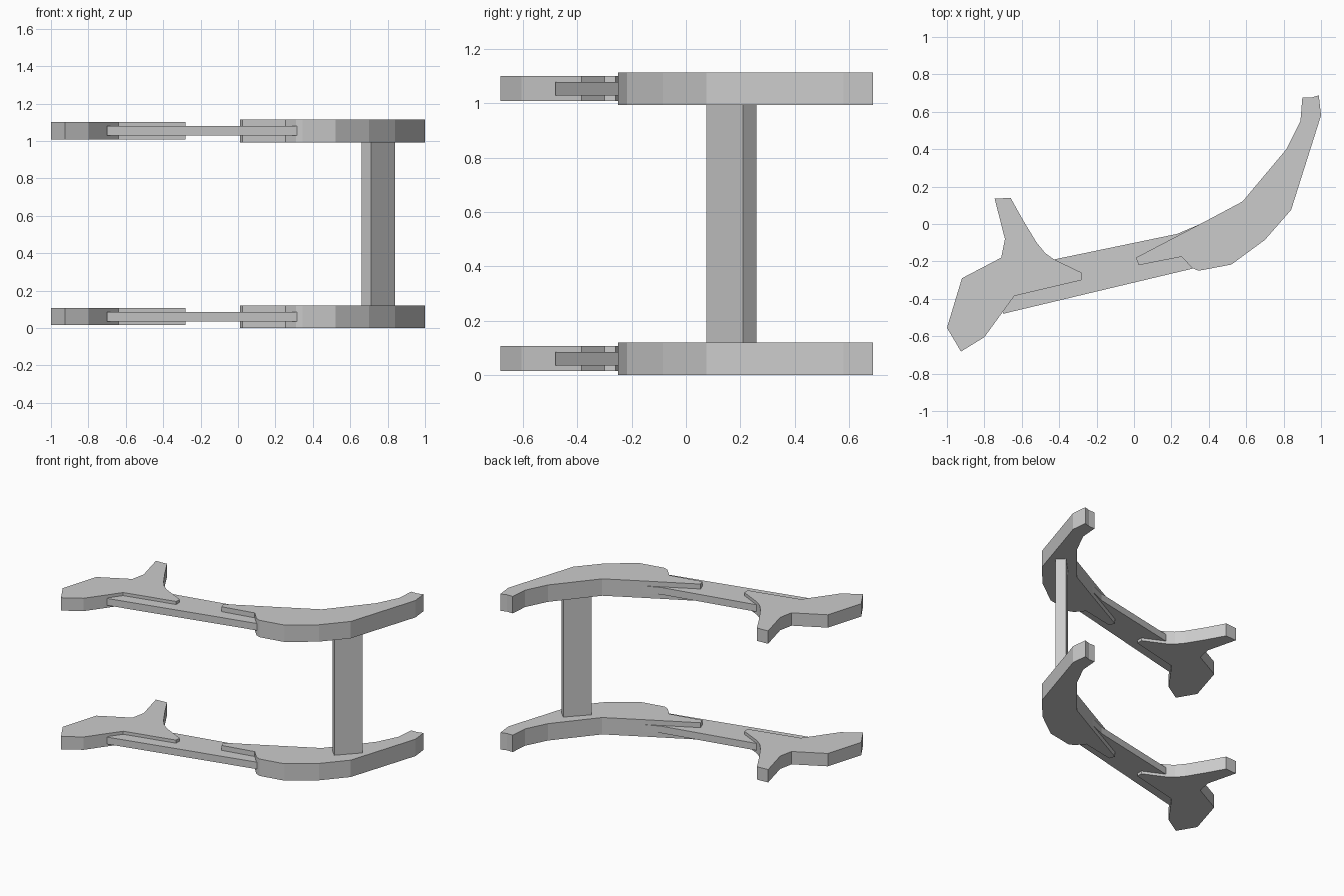
import bpy, bmesh

if "Cube" in bpy.data.objects:
    bpy.data.objects.remove(bpy.data.objects["Cube"])


def extrude_profile(name, points, z0, z1):
    """Flat outline in x/y raised from z0 to z1."""
    bm = bmesh.new()
    face = bm.faces.new([bm.verts.new((x, y, z0)) for x, y in points])
    top = bmesh.ops.extrude_face_region(bm, geom=[face])["geom"]
    verts = [g for g in top if isinstance(g, bmesh.types.BMVert)]
    bmesh.ops.translate(bm, verts=verts, vec=(0, 0, z1 - z0))
    bmesh.ops.recalc_face_normals(bm, faces=bm.faces)
    mesh = bpy.data.meshes.new(name)
    bm.to_mesh(mesh)
    bm.free()
    obj = bpy.data.objects.new(name, mesh)
    bpy.context.collection.objects.link(obj)
    return obj


# Outlines seen from above
curved_arm = [(0.01, -0.18), (0.025, -0.22), (0.255, -0.175), (0.31, -0.235),
              (0.345, -0.25), (0.52, -0.217), (0.70, -0.085), (0.84, 0.075),
              (1.0, 0.58), (0.988, 0.688), (0.945, 0.675), (0.90, 0.675),
              (0.89, 0.55), (0.815, 0.40), (0.58, 0.12), (0.36, 0.003)]
forked_end = [(-0.745, 0.135), (-0.66, 0.14), (-0.59, 0.015), (-0.52, -0.10),
              (-0.475, -0.155), (-0.43, -0.188), (-0.28, -0.26), (-0.28, -0.30),
              (-0.64, -0.385), (-0.80, -0.605), (-0.925, -0.682), (-1.0, -0.555),
              (-0.92, -0.29), (-0.71, -0.18), (-0.69, -0.08)]
link_bar = [(-0.70, -0.48), (0.32, -0.237), (0.45, -0.10), (0.36, 0.002),
            (0.23, -0.053), (-0.43, -0.19), (-0.70, -0.247)]
post = [(0.71, 0.075), (0.84, 0.21), (0.79, 0.26), (0.66, 0.125)]

# Two identical side frames, lower and upper
for level, z in (("lower", 0.0), ("upper", 0.993)):
    extrude_profile(level + "_curved_arm", curved_arm, z, z + 0.121)
    extrude_profile(level + "_forked_end", forked_end, z + 0.016, z + 0.108)
    extrude_profile(level + "_link_bar", link_bar, z + 0.036, z + 0.086)

# Cross post joining the frames
extrude_profile("cross_post", post, 0.119, 0.995)
